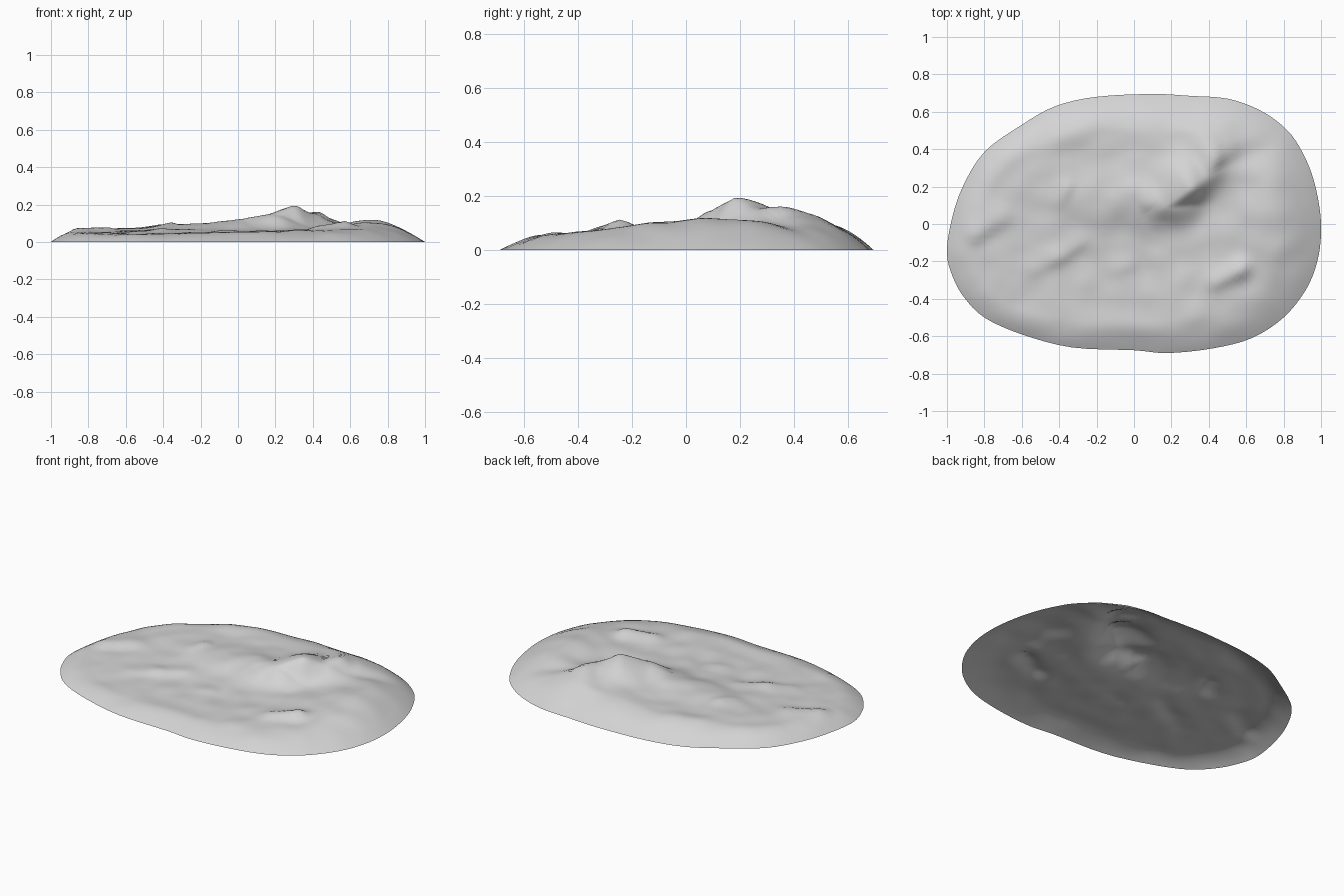
import bpy
import bmesh
import math
from mathutils import Vector, noise

default_cube = bpy.data.objects.get("Cube")
if default_cube:
    bpy.data.objects.remove(default_cube, do_unlink=True)

# Footprint of the mound, counter-clockwise
OUTLINE = [(1, -.05), (.99, .1), (.95, .27), (.88, .42), (.8, .52), (.67, .61),
           (.5, .67), (.3, .685), (.1, .695), (-.2, .68), (-.42, .63), (-.6, .53),
           (-.8, .385), (-.92, .19), (-.98, 0), (-1, -.16), (-.97, -.28),
           (-.91, -.39), (-.8, -.5), (-.6, -.59), (-.33, -.66), (0, -.675),
           (.18, -.69), (.42, -.665), (.63, -.61), (.8, -.5), (.92, -.35), (.98, -.2)]
STEPS = 4
RINGS = 44

# Ridges: start, end, height at start and end, width left and right of the line
# The main crest is one chain, so only its highest link counts at any point
CREST = [
    ((-.32, .14), (.02, .13), .018, .04, .15, .13),
    ((.02, .13), (.18, .1), .04, .072, .17, .09),
    ((.18, .1), (.3, .19), .072, .11, .17, .07),
    ((.3, .19), (.39, .26), .11, .06, .14, .075),
    ((.39, .26), (.43, .34), .06, .058, .13, .06),
    ((.43, .34), (.49, .39), .058, .025, .1, .06),
]
# Smaller bumps and hollows
DETAILS = [
    ((.44, -.31), (.57, -.25), .024, .034, .06, .045),
    ((.72, -.05), (.68, .15), .024, .026, .18, .18),
    ((-.84, -.06), (-.7, .03), .022, .014, .07, .04),
    ((-.4, .12), (-.36, .19), .01, .018, .06, .035),
    ((-.52, -.24), (-.44, -.2), .01, .014, .07, .04),
    ((-.38, -.17), (-.29, -.1), .014, .01, .07, .04),
    ((-.4, .45), (-.26, .48), .008, .01, .08, .06),
    ((.1, .46), (.36, .46), .008, .016, .12, .12),
    ((-.1, -.25), (-.03, -.22), .006, .008, .06, .04),
    ((-.45, -.3), (.3, -.15), -.008, -.012, .2, .18),
    ((.36, .02), (.56, .2), -.01, -.016, .08, .1),
    ((.6, .37), (.7, .42), -.02, -.014, .08, .08),
]


def ridge_height(point, start, end, low, high, left, right):
    start, end = Vector(start), Vector(end)
    along = end - start
    offset = point - start
    t = max(0, min(1, offset.dot(along) / along.length_squared))
    gap = offset - along * t
    side = (along.x * gap.y - along.y * gap.x) / along.length
    # Blend the two widths so the ends of the ridge stay smooth
    blend = .5 + .5 * side / max(gap.length, .0001)
    width = right + (left - right) * blend
    return (low + (high - low) * t) * math.exp(-(gap.length / width) ** 2)


def surface_height(point, rim_distance):
    # Steep shoulder at the front and left, long slope at the right
    shoulder = .17 + .12 * max(0, point.x) + .04 * min(0, point.x) + .06 * max(0, point.y)
    rise = 1 - (1 - min(1, rim_distance / shoulder)) ** 2
    plateau = .073 + .018 * point.x + .04 * point.y
    crest = max(ridge_height(point, *link) for link in CREST)
    bumps = sum(ridge_height(point, *detail) for detail in DETAILS)
    rough = .008 * noise.noise(Vector((point.x * 8, point.y * 8, 0)))
    return max(0, rise * (plateau + crest + bumps + rough))


def smooth_point(index, t):
    # Catmull-Rom curve through the footprint
    a, b, c, d = (Vector(OUTLINE[(index + k) % len(OUTLINE)]) for k in (-1, 0, 1, 2))
    return b + (c - a) * (t / 2) + (a * 2 - b * 5 + c * 4 - d) * (t * t / 2) \
        + (b * 3 - a - c * 3 + d) * (t ** 3 / 2)


# Rocky mound: an open shell of concentric rings
rim = [smooth_point(i, k / STEPS) for i in range(len(OUTLINE)) for k in range(STEPS)]

bm = bmesh.new()
rings = []
for r in range(RINGS):
    scale = 1 - r / RINGS
    ring = []
    for edge in rim:
        p = edge * scale
        ring.append(bm.verts.new((p.x, p.y, surface_height(p, edge.length - p.length))))
    rings.append(ring)
centre = bm.verts.new((0, 0, surface_height(Vector((0, 0)), 1)))

count = len(rim)
for i in range(count):
    j = (i + 1) % count
    for outer, inner in zip(rings, rings[1:]):
        bm.faces.new((outer[i], outer[j], inner[j], inner[i]))
    bm.faces.new((rings[-1][i], rings[-1][j], centre))

mesh = bpy.data.meshes.new("rocky_mound")
bm.to_mesh(mesh)
bm.free()
mound = bpy.data.objects.new("rocky_mound", mesh)
bpy.context.collection.objects.link(mound)

# Plain grey stone
stone = bpy.data.materials.new("grey_stone")
stone.use_nodes = True
GREY = (.66, .66, .66, 1)
stone.diffuse_color = GREY
stone.node_tree.nodes["Principled BSDF"].inputs["Base Color"].default_value = GREY
mesh.materials.append(stone)

bpy.ops.object.select_all(action="DESELECT")
mound.select_set(True)
bpy.context.view_layer.objects.active = mound
bpy.ops.object.shade_smooth_by_angle(angle=math.radians(60))
